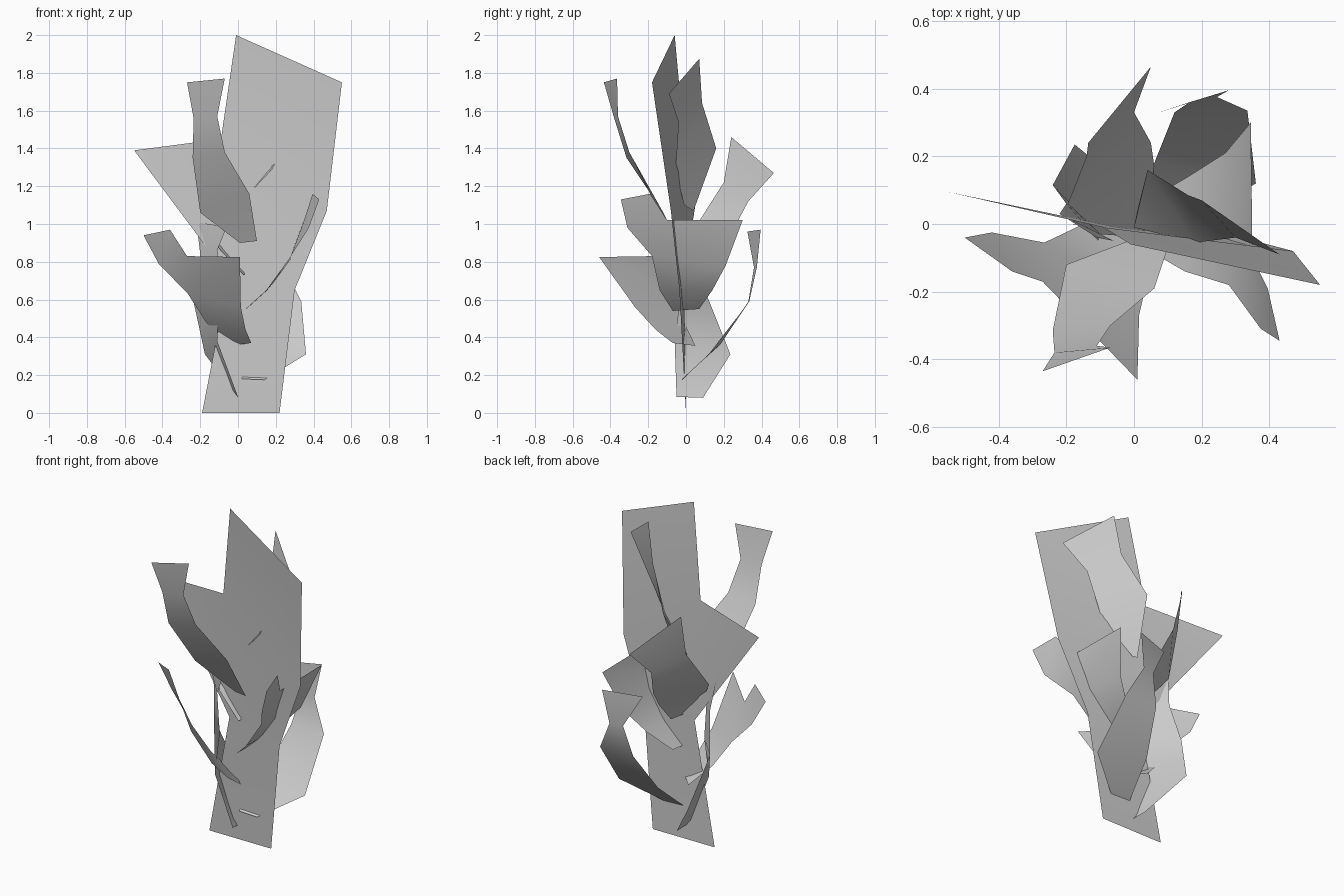
import bpy
import bmesh

cube = bpy.data.objects.get("Cube")
if cube:
    bpy.data.objects.remove(cube, do_unlink=True)

# One plain grey for the whole plant
grey = bpy.data.materials.new("leaf_grey")
grey.use_nodes = True
colour = (.6, .6, .6, 1)
grey.diffuse_color = colour
grey.node_tree.nodes["Principled BSDF"].inputs["Base Color"].default_value = colour


def leaf(name, left, right, lobe=None):
    """Thin blade lofted between its two edges, from base to tip.

    A lobe is a second strip (left, right) that shares points with the blade;
    where a row repeats a point, the face becomes a triangle.
    """
    bm = bmesh.new()
    verts = {}

    def vert(point):
        if point not in verts:
            verts[point] = bm.verts.new(point)
        return verts[point]

    strips = [(left, right)] + ([lobe] if lobe else [])
    for edge_a, edge_b in strips:
        rows = list(zip(edge_a, edge_b))
        for (a, b), (d, c) in zip(rows, rows[1:]):
            corners = list(dict.fromkeys((a, b, c, d)))
            face = bm.faces.new([vert(p) for p in corners])
            face.smooth = True
    mesh = bpy.data.meshes.new(name)
    bm.to_mesh(mesh)
    bm.free()
    mesh.materials.append(grey)
    obj = bpy.data.objects.new(name, mesh)
    bpy.context.collection.objects.link(obj)
    return obj


# Tall central blade with a side lobe
waist, notch = (-.05, -.01, .72), (-.09, -.01, 1.45)
leaf("central_blade",
     left=[(-.19, 0, 0), waist, notch, (-.01, -.06, 2)],
     right=[(.22, 0, 0), (.3, -.035, .65), (.47, -.08, 1.07), (.55, -.18, 1.75)],
     lobe=([waist, (-.55, .095, 1.39)], [notch, notch]))

# Upper leaf curling out to the front
leaf("front_upper_leaf",
     left=[(.01, -.04, .9), (-.2, -.12, 1.06), (-.24, -.315, 1.35),
           (-.235, -.38, 1.56), (-.27, -.435, 1.75)],
     right=[(.1, -.07, .91), (.06, -.19, 1.16), (-.07, -.3, 1.38),
            (-.11, -.36, 1.57), (-.07, -.365, 1.77)])

# Lower front leaf with two lobes
side, notch = (-.265, -.055, .63), (-.27, -.17, .83)
leaf("front_lower_leaf",
     left=[(-.05, .05, .355), (-.17, -.01, .48), side, notch],
     right=[(.07, -.07, .37), (.04, -.16, .44), (.015, -.27, .56), (.01, -.46, .825)],
     lobe=([side, (-.42, -.025, .79), (-.5, -.04, .94)],
           [notch, notch, (-.36, -.14, .97)]))

# Side leaf with two lobes
side, notch = (.28, -.18, .83), (.35, -.1, 1.02)
leaf("left_leaf",
     left=[(.03, -.07, .54), (.15, -.14, .65), side, notch],
     right=[(.04, .07, .55), (.16, .14, .65), (.27, .21, .78), (.345, .3, 1.02)],
     lobe=([side, (.375, -.31, .98), (.43, -.345, 1.13)],
           [notch, notch, (.395, -.19, 1.16)]))

# Highest back leaf, just piercing the central blade
leaf("back_upper_leaf",
     left=[(0, -.01, 1.1), (.18, -.055, 1.29), (.3, -.04, 1.54), (.43, -.09, 1.69)],
     right=[(.01, .04, 1.07), (.04, .16, 1.4), (.16, .085, 1.64), (.2, .07, 1.875)])

# Broad middle back leaf
leaf("back_middle_leaf",
     left=[(.03, -.04, .73), (-.1, -.03, .87), (-.195, .06, 1),
           (-.14, .2, 1.22), (-.135, .24, 1.46)],
     right=[(.05, .07, .73), (.06, .17, .85), (.05, .24, .95),
            (0, .33, 1.12), (.05, .465, 1.27)])

# Low back leaf arching outward and up
leaf("back_lower_leaf",
     left=[(.02, -.02, .18), (.06, .18, .36), (.12, .33, .59),
           (.165, .36, .77), (.06, .325, .96)],
     right=[(.14, -.02, .175), (.36, .12, .31), (.335, .335, .59),
            (.245, .375, .77), (.28, .395, .97)])

# Narrow upright leaf on the other side
leaf("right_leaf",
     left=[(0, -.05, .085), (-.11, -.06, .38), (-.1, -.03, .62),
           (-.11, -.04, .86), (-.06, -.05, .985)],
     right=[(0, .09, .08), (-.175, .235, .31), (-.24, .115, .61),
            (-.2, .06, .84), (-.22, .03, 1.01)])
